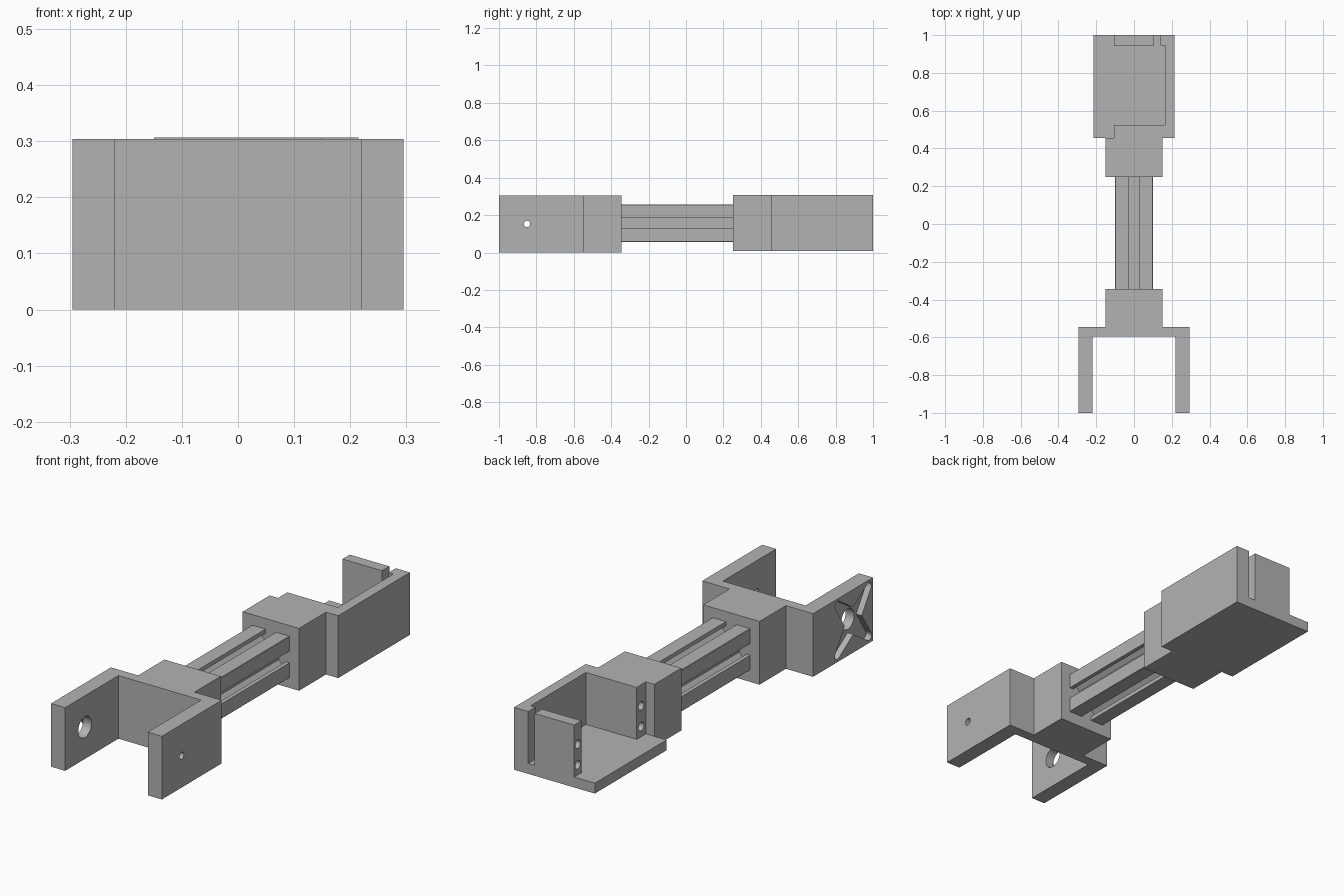
import bpy, bmesh
from math import pi, cos, sin, radians
from mathutils import Matrix

if "Cube" in bpy.data.objects:
    bpy.data.objects.remove(bpy.data.objects["Cube"], do_unlink=True)

# Single grey plastic material
GREY = (0.45, 0.45, 0.45, 1)
grey = bpy.data.materials.new("grey plastic")
grey.use_nodes = True
grey.diffuse_color = GREY
grey.node_tree.nodes["Principled BSDF"].inputs["Base Color"].default_value = GREY


def prism(name, outline, axis, lo, hi):
    """Extrude a 2D outline along an axis from lo to hi."""
    place = {"x": lambda u, v, w: (w, u, v),
             "y": lambda u, v, w: (u, w, v),
             "z": lambda u, v, w: (u, v, w)}[axis]
    bm = bmesh.new()
    low = [bm.verts.new(place(u, v, lo)) for u, v in outline]
    high = [bm.verts.new(place(u, v, hi)) for u, v in outline]
    bm.faces.new(low)
    bm.faces.new(high)
    n = len(outline)
    for i in range(n):
        j = (i + 1) % n
        bm.faces.new((low[i], low[j], high[j], high[i]))
    bmesh.ops.recalc_face_normals(bm, faces=bm.faces)
    mesh = bpy.data.meshes.new(name)
    bm.to_mesh(mesh)
    bm.free()
    mesh.materials.append(grey)
    obj = bpy.data.objects.new(name, mesh)
    bpy.context.collection.objects.link(obj)
    return obj


def rect(x0, x1, y0, y1):
    return [(x0, y0), (x1, y0), (x1, y1), (x0, y1)]


def circle(u, v, r, n=40):
    return [(u + r * cos(2 * pi * i / n), v + r * sin(2 * pi * i / n)) for i in range(n)]


def cut(obj, cutters):
    """Subtract the cutters, bake the result and smooth the bores."""
    for c in cutters:
        mod = obj.modifiers.new("cut", "BOOLEAN")
        mod.operation, mod.solver, mod.object = "DIFFERENCE", "EXACT", c
    graph = bpy.context.evaluated_depsgraph_get()
    baked = bpy.data.meshes.new_from_object(obj.evaluated_get(graph))
    obj.modifiers.clear()
    obj.data = baked
    for c in cutters:
        bpy.data.objects.remove(c, do_unlink=True)
    bpy.ops.object.select_all(action="DESELECT")
    obj.select_set(True)
    bpy.context.view_layer.objects.active = obj
    bpy.ops.object.shade_smooth_by_angle(angle=radians(30))


# Front fork: half outline mirrored across x
half = [(0.22, -0.595), (0.22, -1), (0.295, -1), (0.295, -0.545),
        (0.15, -0.545), (0.15, -0.345)]
fork = prism("front_fork", half + [(-x, y) for x, y in reversed(half)], "z", 0, 0.304)

# Four-armed star pocket on the outside of the right arm
PY, PZ = -0.85, 0.153
star = []
for k in range(4):
    valley, tip = k * pi / 2, (k + 0.5) * pi / 2
    star.append((PY + 0.065 * cos(valley), PZ + 0.065 * sin(valley)))
    for i in range(9):
        a = tip - pi / 2 + pi * i / 8
        star.append((PY + 0.17 * cos(tip) + 0.02 * cos(a),
                     PZ + 0.17 * sin(tip) + 0.02 * sin(a)))
cut(fork, [prism("pocket_cutter", star, "x", -0.35, -0.265),
           prism("wide_bore_cutter", circle(PY, PZ, 0.05), "x", -0.36, -0.15),
           prism("pin_bore_cutter", circle(PY, PZ, 0.017), "x", 0.15, 0.36)])

# Slotted beam: one quarter of the section turned four times
side = [(0.1, -0.098), (0.1, -0.028), (0.08, -0.028), (0.08, -0.055), (0.07, -0.055),
        (0.042, -0.028), (0.042, 0.028), (0.07, 0.055), (0.08, 0.055), (0.08, 0.028),
        (0.1, 0.028), (0.1, 0.098)]
section = []
for k in range(4):
    c, s = (1, 0, -1, 0)[k], (0, 1, 0, -1)[k]
    section += [(u * c - v * s, u * s + v * c + 0.156) for u, v in side]
prism("slotted_beam", section, "y", -0.345, 0.25)

# Rear holder: socket block, floor, walls and end plate
BASE, FLOOR, TOP = 0.007, 0.057, 0.307
prism("rear_socket_block", rect(-0.15, 0.15, 0.25, 0.455), "z", BASE, TOP)
prism("holder_floor", rect(-0.215, 0.215, 0.455, 1), "z", BASE, FLOOR)
walls = prism("holder_walls", [(-0.105, 0.455), (0.215, 0.455), (0.215, 1), (0.14, 1),
                               (0.14, 0.945), (0.165, 0.945), (0.165, 0.525),
                               (-0.105, 0.525)], "z", FLOOR, TOP)
plate = prism("holder_end_plate", rect(-0.105, 0.105, 0.945, 1), "z", FLOOR, TOP)

# Pairs of screw holes in the open edges
for part, y in ((walls, 0.49), (plate, 0.972)):
    cut(part, [prism("screw_cutter", circle(y, z, 0.02, 24), "x", -0.2, 0.0)
               for z in (0.105, 0.205)])
